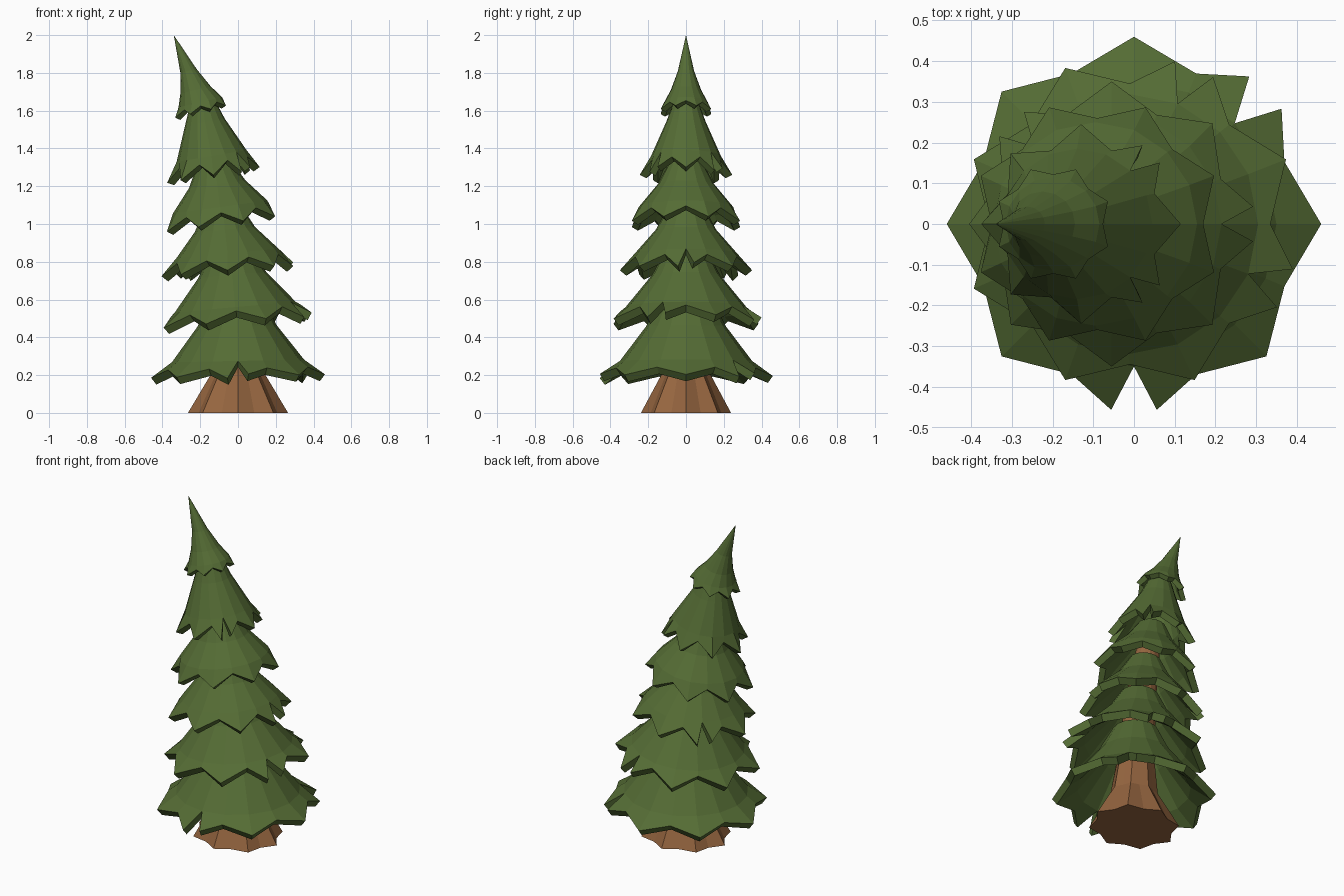
import bpy, bmesh
from math import cos, sin, radians

if "Cube" in bpy.data.objects:
    bpy.data.objects.remove(bpy.data.objects["Cube"])


def material(name, color):
    m = bpy.data.materials.new(name)
    m.diffuse_color = color
    m.use_nodes = True
    m.node_tree.nodes["Principled BSDF"].inputs["Base Color"].default_value = m.diffuse_color
    return m


GREEN = material("needles", (0.09, 0.15, 0.035, 1))
BROWN = material("bark", (0.30, 0.13, 0.05, 1))


def make_object(name, bm, mat):
    me = bpy.data.meshes.new(name)
    bm.to_mesh(me)
    bm.free()
    me.materials.append(mat)
    ob = bpy.data.objects.new(name, me)
    bpy.context.collection.objects.link(ob)
    return ob


def tier(name, rings, rim, offset, slope, splits, thick, apex=None):
    """Skirt of boughs: 16-sided rings (r, cx, z), then a zigzag rim
    (tip r, notch r, cx, tip z, notch z). Tips in splits are forked."""
    bm = bmesh.new()

    def vert(r, a, cx, z):
        x, y = r * cos(radians(a)), r * sin(radians(a))
        return bm.verts.new((cx + x, y, z + slope * x))

    angles = [offset + 22.5 * i for i in range(16)]
    loops = [[vert(r, a, cx, z) for a in angles] for r, cx, z in rings]
    # each rim entry is a (clockwise side, counter-clockwise side) pair
    tip_r, notch_r, cx, tip_z, notch_z = rim
    edge = []
    for i, a in enumerate(angles):
        if i % 2:
            v = vert(notch_r, a, cx, notch_z)
            edge.append((v, v))
        elif i // 2 in splits:
            edge.append((vert(tip_r, a - 7, cx, tip_z - 0.01),
                         vert(tip_r, a + 7, cx, tip_z + 0.01)))
        else:
            v = vert(tip_r, a, cx, tip_z)
            edge.append((v, v))
    for i in range(16):
        j = (i + 1) % 16
        for up, lo in zip(loops, loops[1:]):
            bm.faces.new((up[i], lo[i], lo[j], up[j]))
        s = loops[-1]
        bm.faces.new((s[i], edge[i][1], edge[j][0], s[j]))
    if apex:
        t = bm.verts.new(apex)
        for i in range(16):
            bm.faces.new((t, loops[0][i], loops[0][(i + 1) % 16]))
    ob = make_object(name, bm, GREEN)
    mod = ob.modifiers.new("thickness", "SOLIDIFY")
    mod.thickness = thick
    mod.offset = -1


# bough tiers, bottom to top
tier("bough_tier_1",
     [(0.13, -0.01, 0.62), (0.21, -0.005, 0.46), (0.35, 0, 0.275)],
     (0.46, 0.40, 0, 0.195, 0.235), 0, 0.02, {1, 6}, 0.045)
tier("bough_tier_2",
     [(0.11, -0.04, 0.86), (0.18, -0.03, 0.73), (0.32, -0.015, 0.56)],
     (0.415, 0.345, -0.01, 0.485, 0.54), 22.5, 0.09, {1, 7}, 0.045)
tier("bough_tier_3",
     [(0.09, -0.08, 1.1), (0.16, -0.07, 0.97), (0.27, -0.055, 0.845)],
     (0.35, 0.29, -0.055, 0.755, 0.815), 0, 0.09, {0, 3}, 0.045)
tier("bough_tier_4",
     [(0.08, -0.13, 1.34), (0.15, -0.11, 1.21), (0.25, -0.095, 1.09)],
     (0.31, 0.26, -0.09, 1.0, 1.06), 22.5, 0.14, set(), 0.04)
tier("bough_tier_5",
     [(0.06, -0.19, 1.66), (0.105, -0.175, 1.54), (0.185, -0.14, 1.36)],
     (0.245, 0.195, -0.13, 1.26, 1.325), 0, 0.17, {1, 7}, 0.04)
tier("bough_tier_6",
     [(0.043, -0.262, 1.81), (0.08, -0.225, 1.71), (0.115, -0.2, 1.645)],
     (0.145, 0.122, -0.198, 1.595, 1.625), 22.5, 0.24, set(), 0.03,
     apex=(-0.34, 0, 2.0))

# trunk: flared, ridged roots tapering into a leaning stem
bm = bmesh.new()
N = 16
stem = [(0.265, 0.225, 0, 0), (0.14, 0.125, 0, 0.21), (0.115, 0.11, -0.01, 0.4),
        (0.09, 0.09, -0.05, 0.85), (0.06, 0.06, -0.13, 1.35)]
loops = []
for r_ridge, r_dip, cx, z in stem:
    loops.append([])
    for i in range(N):
        r = r_dip if i % 2 else r_ridge
        a = radians(360 * i / N)
        loops[-1].append(bm.verts.new((cx + r * cos(a), 0.9 * r * sin(a), z)))
for lo, up in zip(loops, loops[1:]):
    for i in range(N):
        j = (i + 1) % N
        bm.faces.new((lo[i], lo[j], up[j], up[i]))
bm.faces.new(loops[0][::-1])
bm.faces.new(loops[-1])
make_object("trunk", bm, BROWN)
